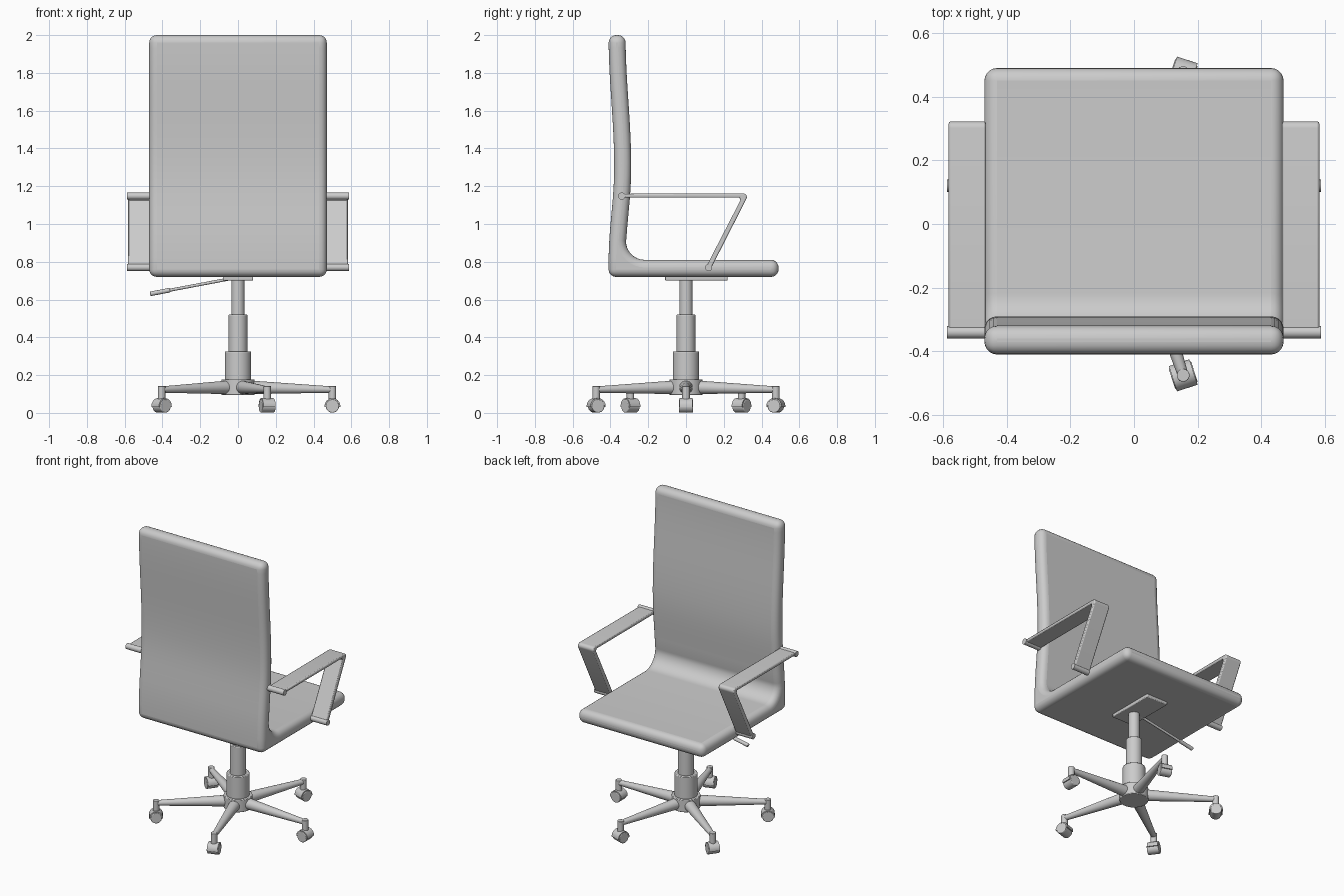
import bpy, bmesh, math
from mathutils import Vector

if "Cube" in bpy.data.objects:
    bpy.data.objects.remove(bpy.data.objects["Cube"])


def finish(name, bm, bevel=0.0, segs=3, angle=40):
    bmesh.ops.recalc_face_normals(bm, faces=bm.faces)
    me = bpy.data.meshes.new(name)
    bm.to_mesh(me)
    bm.free()
    ob = bpy.data.objects.new(name, me)
    bpy.context.collection.objects.link(ob)
    if bevel:
        m = ob.modifiers.new("Bevel", 'BEVEL')
        m.width, m.segments = bevel, segs
        m.limit_method, m.angle_limit = 'ANGLE', math.radians(50)
        m.use_clamp_overlap = False
    bpy.ops.object.select_all(action='DESELECT')
    bpy.context.view_layer.objects.active = ob
    ob.select_set(True)
    bpy.ops.object.shade_smooth_by_angle(angle=math.radians(angle))
    return ob


def extrude(name, pts, x0, x1, **kw):
    """Extrude a closed (y, z) profile along x."""
    bm = bmesh.new()
    face = bm.faces.new([bm.verts.new((x0, y, z)) for y, z in pts])
    geo = bmesh.ops.extrude_face_region(bm, geom=[face])['geom']
    verts = [g for g in geo if isinstance(g, bmesh.types.BMVert)]
    bmesh.ops.translate(bm, verts=verts, vec=(x1 - x0, 0, 0))
    return finish(name, bm, **kw)


def rod(name, a, b, r1, r2=None, sides=24, **kw):
    """Cylinder or cone from point a to point b."""
    a, b = Vector(a), Vector(b)
    bm = bmesh.new()
    bmesh.ops.create_cone(bm, cap_ends=True, segments=sides, radius1=r1,
                          radius2=r1 if r2 is None else r2, depth=(b - a).length)
    bmesh.ops.rotate(bm, verts=bm.verts,
                     matrix=(b - a).to_track_quat('Z', 'Y').to_matrix())
    bmesh.ops.translate(bm, verts=bm.verts, vec=(a + b) / 2)
    return finish(name, bm, **kw)


def arc(cy, cz, r, a0, a1, n):
    steps = [math.radians(a0 + (a1 - a0) * i / n) for i in range(n + 1)]
    return [(cy + r * math.cos(t), cz + r * math.sin(t)) for t in steps]


# One-piece seat and back with a gentle lumbar bulge
def back_y(z):
    t = (z - 1.3) / (0.7 if z > 1.3 else 0.5)
    return -0.41 + 0.015 * (1 + math.cos(math.pi * t))


levels = [0.92 + (2.0 - 0.92) * i / 16 for i in range(17)]
profile = [(0.49, 0.72), (-0.41, 0.72), (-0.41, 0.82)]
profile += [(back_y(z), z) for z in levels]
profile += [(back_y(z) + 0.09, z) for z in reversed(levels)]
profile += arc(-0.218, 0.91, 0.1, 180, 270, 8)
profile += [(0.49, 0.81)]
extrude("seat_and_back", profile, -0.47, 0.47, bevel=0.04, segs=5)

# Armrests: bent flat strap with a mounting rod at each end
strap = [(-0.34, 1.16)] + arc(0.302, 1.142, 0.02, 90, -28, 6)
strap += [(0.132, 0.764), (0.108, 0.776), (0.288, 1.125), (0.284, 1.14), (-0.34, 1.14)]
for side, s in (("left", -1), ("right", 1)):
    extrude(side + "_armrest", strap, s * 0.465, s * 0.582, bevel=0.006, segs=2)
    for label, y, z in (("rear", -0.34, 1.148), ("front", 0.12, 0.77)):
        rod(f"{side}_armrest_{label}_rod", (s * 0.44, y, z), (s * 0.588, y, z), 0.019)

# Mounting plate and height lever under the seat
extrude("seat_plate", [(-0.11, 0.70), (0.22, 0.70), (0.22, 0.725), (-0.11, 0.725)],
        -0.08, 0.08, bevel=0.005, segs=2)
rod("lever", (-0.03, 0, 0.712), (-0.38, 0, 0.646), 0.008, sides=16)
rod("lever_grip", (-0.36, 0, 0.65), (-0.465, 0, 0.63), 0.012, sides=16, bevel=0.004)

# Telescopic column and hub
for name, z0, z1, r in (("upper_column", 0.5, 0.71, 0.035), ("middle_column", 0.3, 0.52, 0.05),
                        ("lower_column", 0.15, 0.325, 0.07), ("base_hub", 0.095, 0.178, 0.088)):
    rod(name, (0, 0, z0), (0, 0, z1), r, sides=40, bevel=0.004, segs=2)

# Five legs with casters, modelled along +y then turned into place
for i in range(5):
    parts = [
        rod(f"leg_{i}", (0, 0.04, 0.136), (0, 0.515, 0.123), 0.037, 0.016, bevel=0.004),
        rod(f"caster_pin_{i}", (0, 0.5, 0.06), (0, 0.5, 0.142), 0.02, bevel=0.003),
        rod(f"caster_wheel_{i}", (-0.037, 0.5, 0.036), (0.037, 0.5, 0.036), 0.035,
            bevel=0.004),
        extrude(f"caster_hood_{i}", arc(0.5, 0.036, 0.042, -5, 185, 14), -0.034, 0.034),
    ]
    for p in parts:
        p.rotation_euler.z = math.radians(-90 + 72 * i)
